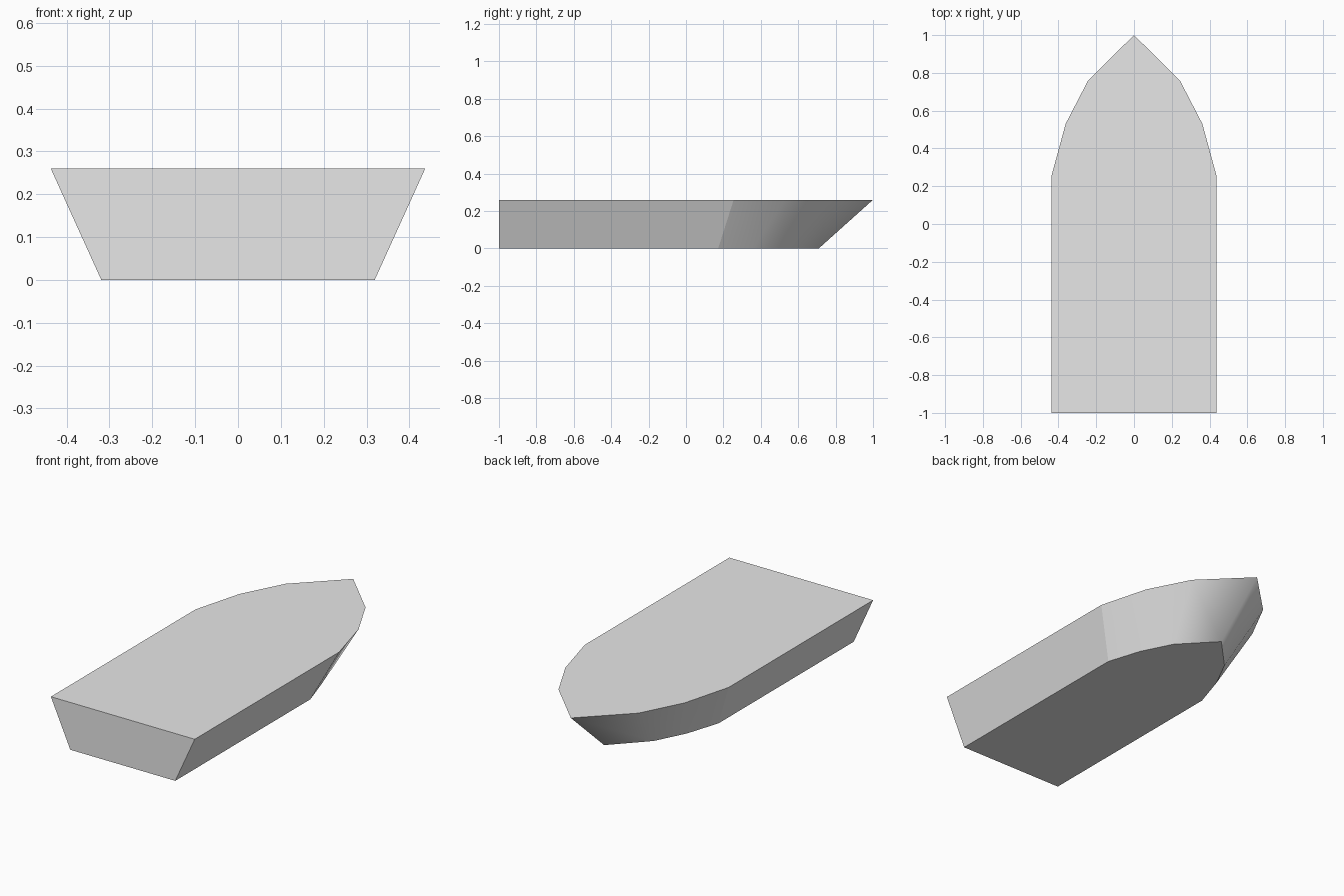
import bpy
import bmesh

cube = bpy.data.objects.get("Cube")
if cube:
    bpy.data.objects.remove(cube, do_unlink=True)

HEIGHT = 0.26

# Half outlines from the stern to the bow tip
deck_half = [(0.437, -1), (0.437, 0.255), (0.362, 0.53), (0.243, 0.76), (0, 1)]
keel_half = [(0.319, -1), (0.319, 0.172), (0.259, 0.36), (0.174, 0.528), (0, 0.71)]


def outline(bm, half, z):
    """Mirror a half outline into a full ring of vertices."""
    ring = half + [(-x, y) for x, y in reversed(half[:-1])]
    return [bm.verts.new((x, y, z)) for x, y in ring]


grey = bpy.data.materials.new("light grey")
grey.use_nodes = True
grey.diffuse_color = (0.8, 0.8, 0.8, 1)
grey.node_tree.nodes["Principled BSDF"].inputs["Base Color"].default_value = (0.8, 0.8, 0.8, 1)

# Hull: flat deck and bottom joined by flared sides
bm = bmesh.new()
deck = outline(bm, deck_half, HEIGHT)
keel = outline(bm, keel_half, 0)
bm.faces.new(deck)
bm.faces.new(list(reversed(keel)))
count = len(deck)
for i in range(count):
    j = (i + 1) % count
    side = bm.faces.new((deck[i], keel[i], keel[j], deck[j]))
    # Only the curved bow is smooth; straight sides and stern stay flat
    side.smooth = 1 <= i <= count - 3
bmesh.ops.recalc_face_normals(bm, faces=bm.faces)

# Crisp edges wherever a smooth bow face meets a flat one
for edge in bm.edges:
    edge.smooth = all(f.smooth for f in edge.link_faces)

mesh = bpy.data.meshes.new("hull")
bm.to_mesh(mesh)
bm.free()
mesh.materials.append(grey)
hull = bpy.data.objects.new("hull", mesh)
bpy.context.collection.objects.link(hull)
